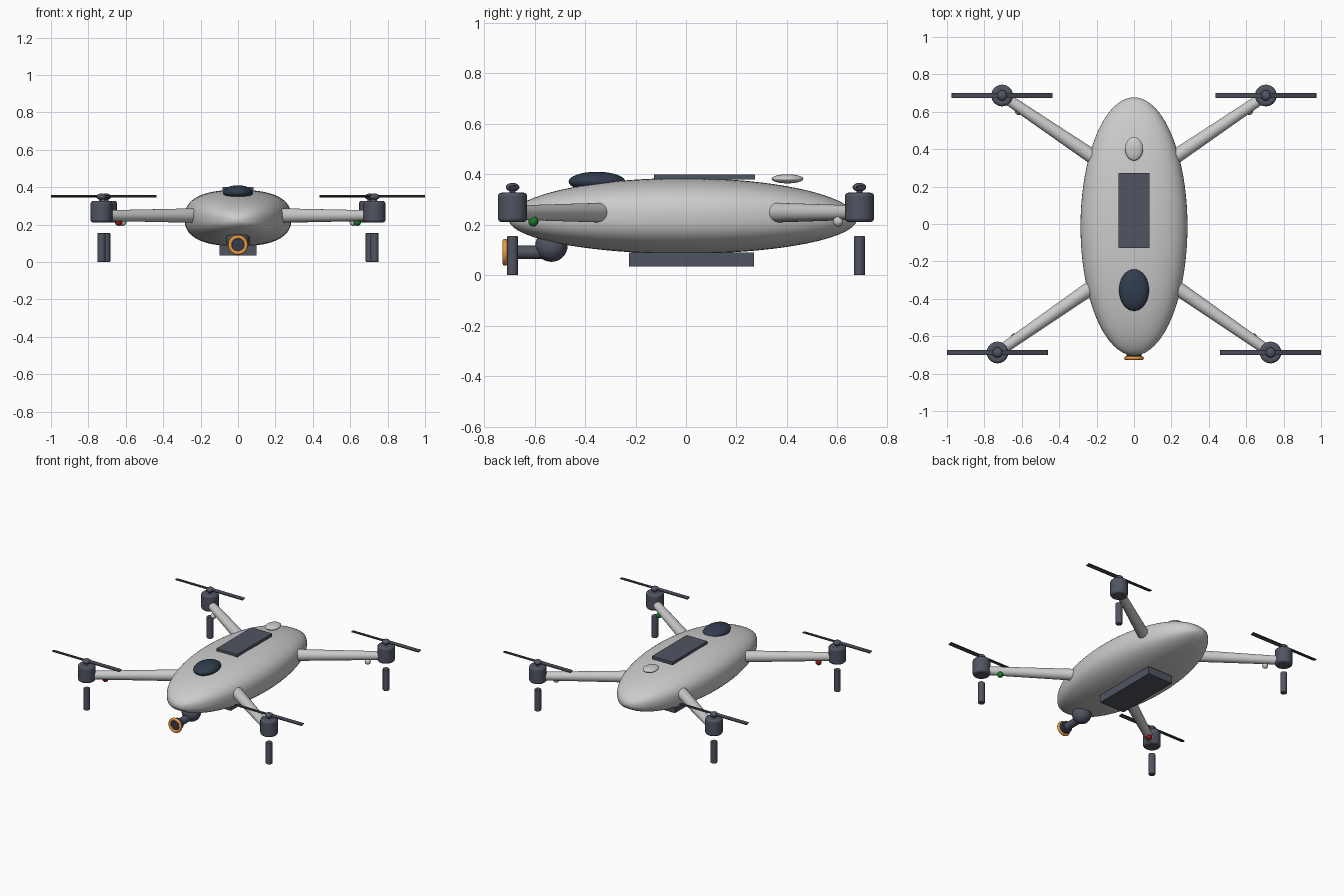
import bpy, bmesh, math
from mathutils import Vector

if "Cube" in bpy.data.objects:
    bpy.data.objects.remove(bpy.data.objects["Cube"])


def material(name, rgb):
    m = bpy.data.materials.new(name)
    m.diffuse_color = (*rgb, 1)
    m.use_nodes = True
    m.node_tree.nodes["Principled BSDF"].inputs["Base Color"].default_value = m.diffuse_color
    return m


DARK = material("dark_grey", (0.08, 0.09, 0.12))
BLADE = material("blade_grey", (0.06, 0.065, 0.085))
GLASS = material("blue_glass", (0.03, 0.045, 0.075))
ORANGE = material("orange", (0.85, 0.32, 0.05))
GREEN = material("green", (0.01, 0.2, 0.02))
RED = material("red", (0.25, 0.01, 0.01))


def finish(name, mat=None, bevel=0):
    ob = bpy.context.object
    ob.name = name
    if mat:
        ob.data.materials.append(mat)
    bpy.ops.object.transform_apply(location=False, rotation=False, scale=True)
    if bevel:
        b = ob.modifiers.new("bevel", "BEVEL")
        b.width, b.segments = bevel, 3
    bpy.ops.object.shade_smooth_by_angle(angle=math.radians(35))
    return ob


def box(name, loc, size, mat=None, bevel=0, rot=(0, 0, 0)):
    bpy.ops.mesh.primitive_cube_add(size=1, location=loc, rotation=rot)
    bpy.context.object.scale = size
    return finish(name, mat, bevel)


def ball(name, loc, radii, mat=None):
    bpy.ops.mesh.primitive_uv_sphere_add(segments=32, ring_count=16, location=loc)
    bpy.context.object.scale = radii
    return finish(name, mat)


def rod(name, a, b, r1, r2, mat=None, bevel=0, sides=32):
    a, b = Vector(a), Vector(b)
    d = b - a
    bpy.ops.mesh.primitive_cone_add(vertices=sides, radius1=r1, radius2=r2, depth=d.length,
                                    location=(a + b) / 2,
                                    rotation=d.to_track_quat('Z', 'Y').to_euler())
    return finish(name, mat, bevel)


# Fuselage: rounded-box sections lofted along an elliptical outline
def fuselage(half_len=0.69, cy=-0.013, w=0.286, h=0.15, n=2.5, rings=40, sides=64):
    bm = bmesh.new()
    loops = []
    for i in range(1, rings):
        t = -math.cos(math.pi * i / rings)
        s = math.sqrt(1 - t * t)
        zc = 0.222 + 0.013 * s
        loop = []
        for k in range(sides):
            a = 2 * math.pi * k / sides
            c, q = math.cos(a), math.sin(a)
            x = math.copysign(abs(c) ** (2 / n), c) * w * s
            z = math.copysign(abs(q) ** (2 / n), q) * h * s
            loop.append(bm.verts.new((x, cy + t * half_len, zc + z)))
        loops.append(loop)
    for p, q in zip(loops, loops[1:]):
        for k in range(sides):
            j = (k + 1) % sides
            bm.faces.new((p[k], p[j], q[j], q[k]))
    for loop, t in ((loops[0], -1), (loops[-1], 1)):
        tip = bm.verts.new((0, cy + t * half_len, 0.222))
        for k in range(sides):
            bm.faces.new((loop[k], loop[(k + 1) % sides], tip))
    bmesh.ops.recalc_face_normals(bm, faces=bm.faces)
    me = bpy.data.meshes.new("fuselage")
    bm.to_mesh(me)
    bm.free()
    ob = bpy.data.objects.new("fuselage", me)
    bpy.context.collection.objects.link(ob)
    for p in me.polygons:
        p.use_smooth = True


fuselage()

# Body fittings
ball("canopy", (0, -0.353, 0.371), (0.08, 0.112, 0.039), GLASS)
ball("antenna_dome", (0, 0.402, 0.382), (0.048, 0.063, 0.018))
box("top_panel", (0, 0.073, 0.39), (0.166, 0.4, 0.02), DARK)
box("battery", (0, 0.022, 0.062), (0.2, 0.495, 0.055), DARK)

# Camera gimbal
ball("gimbal_ball", (0, -0.533, 0.117), (0.064, 0.064, 0.064), DARK)
rod("camera_body", (0, -0.57, 0.091), (0, -0.70, 0.091), 0.026, 0.026, DARK)
rod("camera_lens", (0, -0.68, 0.091), (0, -0.718, 0.091), 0.04, 0.04, GLASS)
bpy.ops.mesh.primitive_torus_add(major_radius=0.043, minor_radius=0.01, major_segments=40,
                                 minor_segments=12, location=(0, -0.717, 0.091),
                                 rotation=(math.pi / 2, 0, 0))
finish("lens_ring", ORANGE)

# Four arms with motor, rotor, leg and light
for side, sx in (("left", -1), ("right", 1)):
    for end, mx, my, root, light in (("front", 0.73, -0.687, (0.17, -0.30), (0.638, -0.605)),
                                     ("rear", 0.705, 0.687, (0.17, 0.325), (0.617, 0.603))):
        tag = f"{end}_{side}_"
        x = sx * mx
        rod(tag + "arm", (sx * root[0], root[1], 0.248), (x, my, 0.248), 0.04, 0.028)
        rod(tag + "motor", (x, my, 0.211), (x, my, 0.327), 0.058, 0.058, DARK, 0.014)
        rod(tag + "shaft", (x, my, 0.32), (x, my, 0.35), 0.012, 0.012, DARK)
        ball(tag + "hub", (x, my, 0.349), (0.027, 0.027, 0.017), DARK)
        for k in (-1, 1):
            box(tag + "blade", (x + k * 0.136, my, 0.352), (0.268, 0.028, 0.008), BLADE,
                0.002, (k * 0.2, 0, 0))
        rod(tag + "leg", (x, my, 0), (x, my, 0.155), 0.022, 0.022, DARK, 0.004)
        colour = None if end == "rear" else (GREEN if sx > 0 else RED)
        ball(tag + "light", (sx * light[0], light[1], 0.213), (0.02, 0.02, 0.02), colour)
